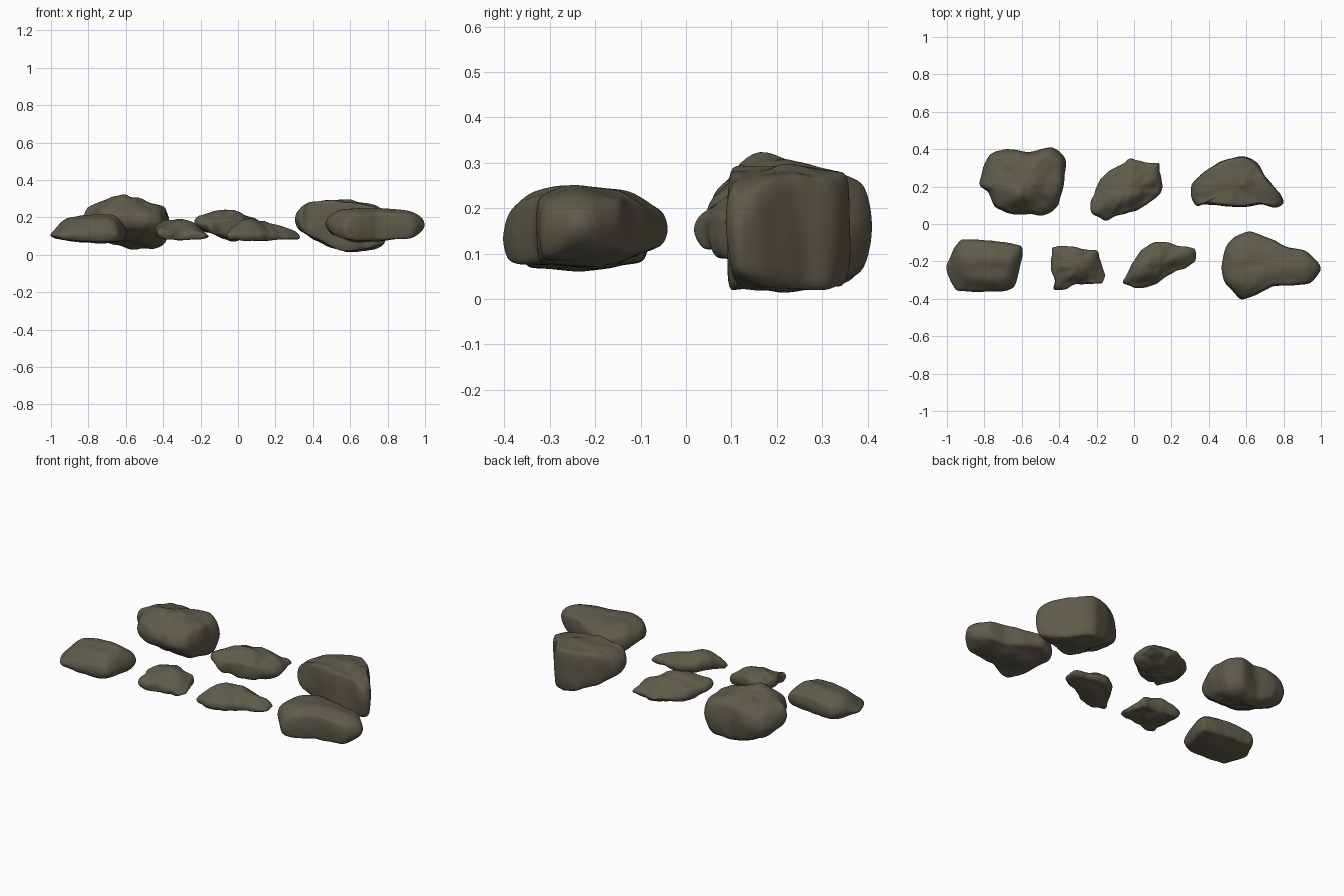
import bpy, bmesh
from mathutils import Vector, noise

stone = bpy.data.materials.new("dark olive stone")
stone.diffuse_color = (0.115, 0.105, 0.068, 1)


def resample(pts, n):
    """Even samples along a closed polyline, corners slightly rounded."""
    segs = list(zip(pts, pts[1:] + pts[:1]))
    lens = [(b - a).xy.length for a, b in segs]
    out, total = [], sum(lens)
    for k in range(n):
        d, i = total * k / n, 0
        while d > lens[i]:
            d -= lens[i]
            i += 1
        a, b = segs[i]
        out.append(a.lerp(b, d / lens[i]))
    return [(out[i - 1] + out[i] * 2 + out[(i + 1) % n]) / 4 for i in range(n)]


def height(x, y, controls):
    """Inverse-distance blend of control heights (weight and softness per control)."""
    s = w = 0
    for cx, cy, cz, weight, soft in controls:
        k = weight / ((x - cx) ** 2 + (y - cy) ** 2 + soft) ** 1.5
        s += k * cz
        w += k
    return s / w


def rock(name, rim, peaks, lows, top_in=0.93, low_in=0.93, rough=0.008, n=84):
    """rim: (x, y, low z, high z) round the outline; peaks/lows: (x, y, z) inside."""
    edge = resample([Vector(p) for p in rim], n)
    c = Vector((sum(p.x for p in edge) / n, sum(p.y for p in edge) / n))
    for p in edge:  # make up for the smoothing
        d = (p.xy - c).normalized() * 0.005
        p.x += d.x
        p.y += d.y
    tops = [(p.x, p.y, p.w, 1, 1e-4) for p in edge[::2]] + [(*p, 5, .0015) for p in peaks]
    bots = [(p.x, p.y, p.z, 1, 1e-4) for p in edge[::2]] + [(*p, 5, .0015) for p in lows]
    bm = bmesh.new()

    def ring(f, zfun):
        vs = []
        for p in edge:
            q = c + (p.xy - c) * f
            vs.append(bm.verts.new((q.x, q.y, zfun(p, q))))
        return vs

    def face_rings(scale, ctrl):
        return [ring(f * scale, lambda p, q: height(q.x, q.y, ctrl))
                for f in (0.12, 0.27, 0.42, 0.57, 0.72, 0.86, 0.95)]

    # underside, side wall, top
    rings = face_rings(low_in, bots)
    for t in (0.06, 0.28, 0.5, 0.72, 0.94):
        side, u = (low_in, t) if t < 0.5 else (top_in, 1 - t)
        inset = side + (1 - side) * min(1, u * 2.2)
        rings.append(ring(inset, lambda p, q: p.z + (p.w - p.z) * t))
    rings += face_rings(top_in, tops)[::-1]
    for a, b in zip(rings, rings[1:]):
        for i in range(n):
            j = (i + 1) % n
            bm.faces.new((a[i], a[j], b[j], b[i]))
    bm.faces.new(rings[0][::-1])
    bm.faces.new(rings[-1])
    bmesh.ops.recalc_face_normals(bm, faces=bm.faces)
    bm.normal_update()
    # weathered surface
    for v, nor in [(v, v.normal.copy()) for v in bm.verts]:
        p = v.co * 9
        d = noise.noise(p) + 0.6 * noise.noise(p * 2.7) - 0.5 * abs(noise.noise(p * 1.3)) + 0.1
        v.co += nor * d * rough
    bmesh.ops.smooth_vert(bm, verts=bm.verts, factor=0.4, use_axis_x=True, use_axis_y=True, use_axis_z=True)
    me = bpy.data.meshes.new(name)
    bm.to_mesh(me)
    bm.free()
    me.materials.append(stone)
    ob = bpy.data.objects.new(name, me)
    bpy.context.collection.objects.link(ob)
    sub = ob.modifiers.new("soften", 'SUBSURF')
    sub.levels = sub.render_levels = 1
    for f in me.polygons:
        f.use_smooth = True


# big block, back left, undercut toward the front
rock("back_left_boulder",
     [(-.77, .38, .09, .23), (-.67, .40, .08, .24), (-.56, .38, .05, .26), (-.44, .41, .07, .25),
      (-.37, .35, .06, .25), (-.37, .21, .08, .26), (-.40, .10, .11, .23), (-.48, .05, .14, .21),
      (-.64, .05, .14, .24), (-.75, .09, .14, .25), (-.77, .18, .13, .26), (-.83, .20, .15, .25),
      (-.81, .28, .11, .24)],
     [(-.61, .16, .33), (-.67, .21, .315), (-.73, .2, .29), (-.54, .22, .31), (-.52, .3, .29),
      (-.45, .33, .28), (-.46, .17, .27), (-.65, .3, .28)],
     [(-.46, .31, .015), (-.55, .31, .02), (-.65, .3, .05), (-.47, .22, .04), (-.6, .2, .08)], 0.92, 0.9, 0.012)

# lumpy stone, back middle
rock("back_middle_stone",
     [(-.02, .355, .12, .16), (.07, .325, .11, .16), (.14, .33, .11, .15), (.155, .20, .10, .15),
      (.09, .12, .09, .17), (.03, .07, .09, .18), (-.05, .05, .09, .19), (-.15, .01, .11, .19),
      (-.22, .06, .14, .21), (-.22, .13, .14, .19), (-.18, .21, .12, .18), (-.13, .28, .12, .17)],
     [(-.13, .10, .25), (-.04, .14, .245), (-.02, .23, .235), (.07, .22, .21), (-.1, .2, .23)],
     [(-.03, .18, .075), (.05, .2, .08)], 0.93, 0.86, 0.016)

# deep wedge, back right
rock("back_right_wedge",
     [(.305, .21, .15, .22), (.37, .27, .09, .27), (.47, .34, .05, .28), (.59, .36, .02, .28),
      (.66, .32, .015, .27), (.70, .25, .02, .265), (.78, .16, .04, .25), (.805, .11, .06, .22),
      (.76, .09, .06, .24), (.68, .11, .03, .27), (.59, .09, .01, .285), (.52, .10, .03, .29),
      (.36, .11, .12, .285), (.34, .09, .14, .25), (.31, .14, .15, .24)],
     [(.38, .18, .295), (.48, .22, .30), (.58, .22, .295), (.68, .17, .275)],
     [(.6, .2, 0.0), (.5, .2, .035), (.4, .18, .11), (.7, .17, .02)], 0.96, 0.95, 0.01)

# smooth sloping slab, front left
rock("front_left_slab",
     [(-1.005, -.23, .09, .12), (-.96, -.13, .08, .17), (-.92, -.08, .08, .16), (-.77, -.09, .08, .18),
      (-.595, -.115, .08, .16), (-.595, -.17, .07, .16), (-.64, -.34, .07, .15), (-.69, -.36, .07, .15),
      (-.83, -.36, .07, .14), (-.95, -.355, .08, .12), (-.98, -.30, .09, .12)],
     [(-.9, -.19, .21), (-.82, -.19, .222), (-.74, -.19, .23), (-.67, -.2, .23),
      (-.86, -.26, .195), (-.77, -.27, .205), (-.69, -.27, .21)],
     [(-.85, -.22, .065), (-.72, -.22, .06)], 0.92, 0.9, 0.005)

# small craggy stone, front
rock("front_small_stone",
     [(-.44, -.125, .09, .15), (-.36, -.12, .09, .16), (-.27, -.145, .09, .16),
      (-.195, -.145, .09, .14), (-.185, -.21, .09, .12), (-.15, -.27, .09, .11), (-.17, -.32, .09, .11),
      (-.24, -.315, .085, .13), (-.32, -.325, .08, .14), (-.37, -.35, .085, .13), (-.435, -.35, .10, .15),
      (-.425, -.31, .09, .17), (-.44, -.25, .09, .17)],
     [(-.38, -.22, .20), (-.31, -.22, .20), (-.25, -.22, .19), (-.36, -.28, .185), (-.29, -.27, .18)],
     [(-.3, -.23, .08)], 0.94, 0.9, 0.014)

# tapering stone, front middle
rock("front_middle_stone",
     [(-.065, -.315, .08, .12), (-.01, -.22, .09, .15), (.03, -.15, .09, .15), (.11, -.10, .09, .14),
      (.19, -.095, .09, .13), (.235, -.125, .09, .13), (.33, -.13, .085, .11), (.325, -.20, .08, .10),
      (.27, -.24, .08, .11), (.19, -.26, .08, .12), (.11, -.32, .08, .12), (0, -.34, .08, .13)],
     [(.02, -.25, .21), (.07, -.2, .215), (.08, -.25, .20), (.14, -.18, .19), (.22, -.17, .165), (.28, -.17, .14)],
     [(.1, -.22, .075)], 0.94, 0.9, 0.01)

# large smooth slab, front right
rock("front_right_boulder",
     [(.47, -.23, .13, .20), (.49, -.125, .10, .20), (.54, -.065, .10, .20), (.62, -.04, .12, .19),
      (.755, -.09, .10, .21), (.82, -.13, .10, .22), (.915, -.14, .11, .22), (.985, -.205, .12, .20),
      (1.003, -.245, .12, .20), (.945, -.315, .09, .21), (.835, -.33, .08, .225), (.74, -.325, .08, .23),
      (.65, -.38, .075, .21), (.57, -.41, .08, .18), (.525, -.355, .09, .21), (.48, -.31, .12, .21)],
     [(.56, -.29, .25), (.56, -.2, .25), (.65, -.27, .255), (.74, -.24, .255), (.83, -.24, .25),
      (.91, -.23, .24), (.64, -.15, .245), (.73, -.17, .245), (.62, -.33, .245)],
     [(.64, -.2, .06), (.75, -.22, .065), (.88, -.23, .085)], 0.95, 0.93, 0.005)
